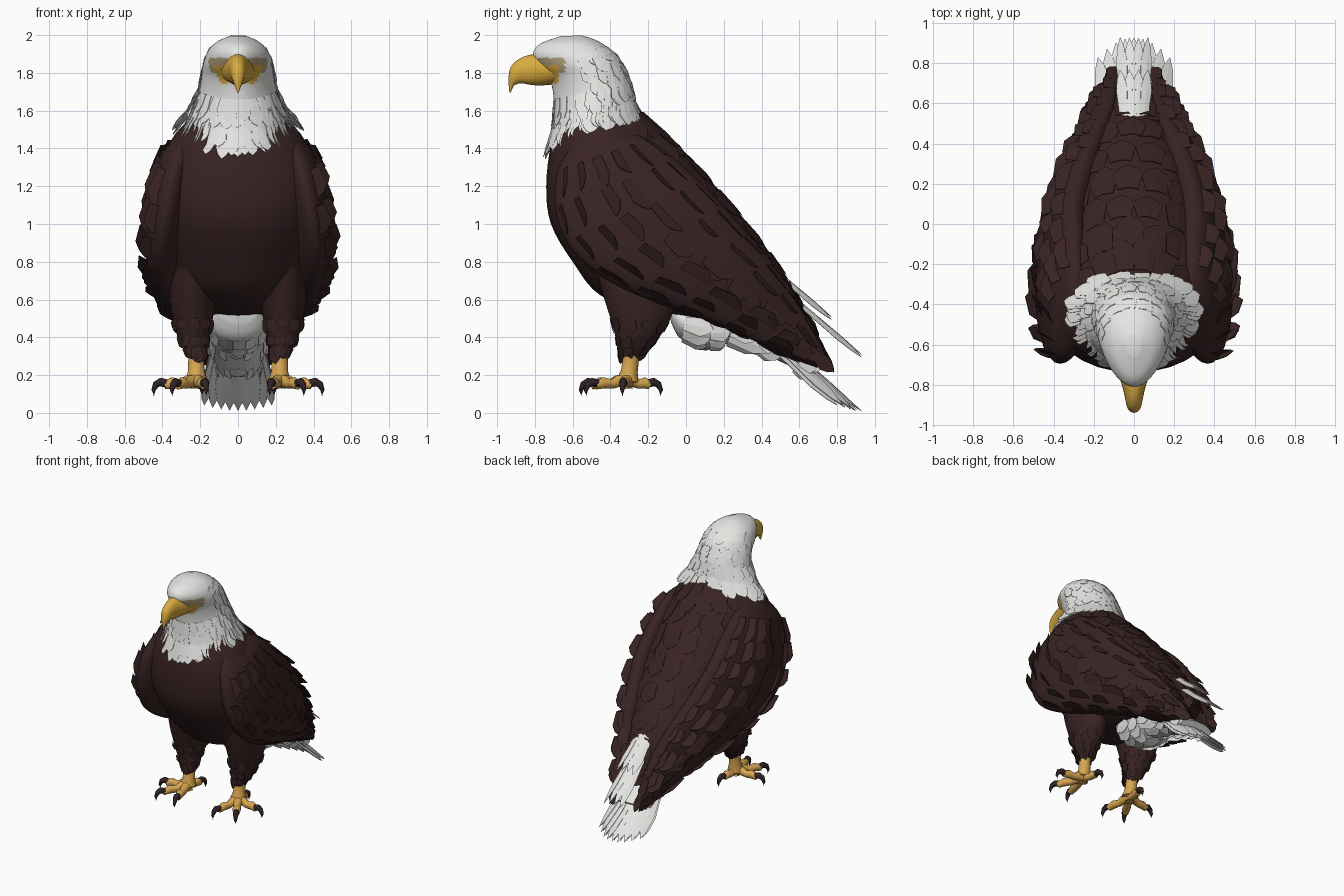
import bpy, bmesh, math, random
from mathutils import Vector

random.seed(4)
cube = bpy.data.objects.get("Cube")
if cube:
    bpy.data.objects.remove(cube, do_unlink=True)


def material(name, color):
    mat = bpy.data.materials.new(name)
    mat.use_nodes = True
    mat.diffuse_color = (*color, 1)
    bsdf = mat.node_tree.nodes["Principled BSDF"]
    bsdf.inputs["Base Color"].default_value = (*color, 1)
    bsdf.inputs["Roughness"].default_value = 0.8
    return mat


BROWN = material("dark brown plumage", (0.041, 0.017, 0.017))
WHITE = material("white plumage", (0.78, 0.78, 0.76))
YELLOW = material("beak yellow", (0.7, 0.41, 0.05))
ORANGE = material("foot yellow", (0.68, 0.38, 0.08))
TAN = material("tan eye skin", (0.42, 0.33, 0.2))
CLAW = material("claw black", (0.028, 0.016, 0.018))


def finish(name, bm, mats, smooth=True):
    mesh = bpy.data.meshes.new(name)
    bm.to_mesh(mesh)
    bm.free()
    obj = bpy.data.objects.new(name, mesh)
    bpy.context.collection.objects.link(obj)
    for mat in mats:
        mesh.materials.append(mat)
    if smooth:
        bpy.ops.object.select_all(action='DESELECT')
        obj.select_set(True)
        bpy.context.view_layer.objects.active = obj
        bpy.ops.object.shade_smooth_by_angle(angle=math.radians(50))
    return obj


def skin(name, rings, mats, rule=None):
    """Join closed rings of points into a capped surface."""
    bm = bmesh.new()
    loops = [[bm.verts.new(p) for p in ring] for ring in rings]
    n = len(loops[0])
    for low, high in zip(loops, loops[1:]):
        for i in range(n):
            j = (i + 1) % n
            bm.faces.new((low[i], low[j], high[j], high[i]))
    bm.faces.new(loops[0])
    bm.faces.new(loops[-1])
    bmesh.ops.recalc_face_normals(bm, faces=bm.faces)
    if rule:
        for face in bm.faces:
            face.material_index = rule(face.calc_center_median())
    return finish(name, bm, mats)


def blend(rows, u):
    """Smooth interpolation of table rows at position u."""
    k = max(0, min(int(u), len(rows) - 2))
    t = u - k
    near = [rows[max(0, min(k + o, len(rows) - 1))] for o in (-1, 0, 1, 2)]
    return [q + t / 2 * (r - p + t * (2 * p - 5 * q + 4 * r - s + t * (3 * (q - r) + s - p)))
            for p, q, r, s in zip(*near)]


def point(rows, u, angle, side=1):
    """Row: back xyz, front xyz, half width, taper. Returns point and ring centre."""
    row = blend(rows, u)
    back, front = Vector(row[:3]), Vector(row[3:6])
    centre = (back + front) / 2
    p = centre + (back - front) / 2 * math.cos(angle)
    p.x += row[6] * math.sin(angle) * (1 + row[7] * math.cos(angle))
    p.x *= side
    centre.x *= side
    return p, centre


def loft(name, rows, mats, side=1, steps=4, n=32, rule=None):
    count = (len(rows) - 1) * steps
    rings = [[point(rows, i / steps, math.tau * j / n, side)[0] for j in range(n)]
             for i in range(count + 1)]
    return skin(name, rings, mats, rule)


def centred(rows, taper=0):
    return [(0, r[0], r[1], 0, r[2], r[3], r[4], taper) for r in rows]


def add_feather(bm, base, tip, out, width):
    """A pointed vane with a slightly raised shaft."""
    along = tip - base
    across = along.cross(out).normalized() * width / 2
    lift = out.normalized() * width * 0.06
    shaft = [bm.verts.new(base + along * t + lift * (1 - t)) for t in (0, 0.65, 1)]
    for s in (1, -1):
        edge = [bm.verts.new(base + along * t + across * s * w) for t, w in ((0, 0.7), (0.6, 1), (0.85, 0.6))]
        for quad in ((shaft[0], edge[0], edge[1], shaft[1]), (shaft[1], edge[1], edge[2], shaft[2])):
            bm.faces.new(quad if s > 0 else quad[::-1])


def finish_feathers(name, bm, mat):
    obj = finish(name, bm, [mat], smooth=False)
    mod = obj.modifiers.new("thickness", 'SOLIDIFY')
    mod.thickness = 0.003


def plumage(name, rows, mat, us, angles, length, width, side=1, lift=0.007):
    """Lay feathers along a loft; negative length points to its start."""
    bm = bmesh.new()
    sign = math.copysign(1, length)
    for k, u in enumerate(us):
        for angle in angles:
            a = angle + (k % 2) * 0.1 + random.uniform(-0.05, 0.05)
            base, centre = point(rows, u, a, side)
            flow = (base - point(rows, u - sign * 0.1, a, side)[0]) * 10
            out = (base - centre).normalized()
            size = abs(length) * random.uniform(0.75, 1.2)
            goal = u + sign * size / flow.length
            if 0 <= goal <= len(rows) - 1:
                tip = point(rows, goal, a, side)[0]
            else:
                tip = base + flow.normalized() * size
            add_feather(bm, base, tip + out * lift, out, width)
    finish_feathers(name, bm, mat)


def spread(start, end, count):
    return [start + (end - start) * i / (count - 1) for i in range(count)]


def tube(name, path, radii, mat, n=10):
    pts = [Vector(p) for p in path]
    rings = []
    for i, p in enumerate(pts):
        d = pts[min(i + 1, len(pts) - 1)] - pts[max(i - 1, 0)]
        q = d.to_track_quat('Z', 'Y')
        rings.append([p + q @ Vector((math.cos(a), math.sin(a), 0)) * radii[i]
                      for a in spread(0, math.tau * (n - 1) / n, n)])
    return skin(name, rings, [mat])


# Body, each row from back to breast with half width
body = centred([
    (-.27, 1.65, -.66, 1.56, .2), (-.19, 1.54, -.715, 1.42, .33), (-.03, 1.4, -.74, 1.2, .42),
    (.12, 1.24, -.715, 1.0, .44), (.28, 1.06, -.6, .8, .43), (.42, .88, -.45, .62, .39),
    (.54, .71, -.18, .54, .31), (.62, .56, .15, .46, .22), (.68, .42, .45, .36, .12)], -.12)
loft("body", body, [BROWN])
plumage("back_feathers", body, BROWN, spread(.6, 7, 8), spread(-.9, .9, 6), .19, .15)

# Folded wings
wing = [row + (0,) for row in (
    (.24, -.42, 1.5, .28, -.58, 1.45, .04), (.29, -.2, 1.45, .34, -.68, 1.28, .09),
    (.3, -.02, 1.31, .385, -.685, 1.04, .115), (.3, .14, 1.16, .41, -.57, .82, .125),
    (.26, .3, .98, .4, -.34, .66, .125), (.2, .46, .8, .35, -.05, .55, .11),
    (.14, .58, .62, .26, .25, .43, .085), (.11, .68, .44, .19, .5, .32, .05),
    (.1, .75, .28, .14, .71, .24, .02))]

# Thighs
thigh = [row + (0,) for row in (
    (.23, .02, .8, .24, -.5, .85, .12), (.24, -.04, .62, .24, -.45, .66, .125),
    (.24, -.09, .48, .24, -.4, .5, .105), (.235, -.15, .39, .235, -.37, .39, .08),
    (.225, -.2, .33, .225, -.36, .34, .055))]
toes = {"outer": (.39, -.33), "middle": (.32, -.48), "inner": (.18, -.5), "hind": (.2, -.19)}

for side, label in ((1, "left"), (-1, "right")):
    loft(label + "_wing", wing, [BROWN], side)
    plumage(label + "_wing_coverts", wing, BROWN, spread(1, 6.6, 8), spread(.4, 2.6, 6), .17, .13, side)
    plumage(label + "_flight_feathers", wing, BROWN, spread(4.5, 7.5, 7), (.2, 1.5, 2.9), .13, .08, side)
    loft(label + "_thigh", thigh, [BROWN], side, n=20)
    plumage(label + "_thigh_feathers", thigh, BROWN, spread(2, 3.7, 3), spread(0, 5.7, 10), .08, .07, side)

    # Shank, toes and claws
    ankle = Vector((.22 * side, -.31, .17))
    tube(label + "_shank", [(.225 * side, -.28, .42), (.222 * side, -.29, .3),
                            (.22 * side, -.3, .22), ankle, ankle - Vector((0, 0, .04))],
         (.05, .042, .045, .06, .035), ORANGE, 14)
    for toe, (x, y) in toes.items():
        end = Vector((x * side, y, .145))
        d = (end - ankle)
        d.z = 0
        d.normalize()
        up = Vector((0, 0, 1))
        path = [ankle.lerp(end, t) + up * h for t, h in ((0, 0), (.3, .005), (.5, -.005), (.75, .008), (1, 0))]
        tube(label + "_" + toe + "_toe", path, (.04, .032, .026, .031, .022), ORANGE)
        claw = [end + d * f + up * h for f, h in ((-.015, .01), (.02, .018), (.045, .005), (.058, -.025), (.055, -.055))]
        tube(label + "_" + toe + "_claw", claw, (.022, .023, .018, .011, .002), CLAW, 8)

# Head, with yellow gape and tan eye skin set by position
head = centred([
    (-.27, 1.65, -.715, 1.48, .265), (-.28, 1.69, -.7, 1.57, .23), (-.29, 1.75, -.7, 1.66, .2),
    (-.32, 1.82, -.72, 1.76, .187), (-.36, 1.89, -.78, 1.83, .177), (-.42, 1.94, -.81, 1.9, .15),
    (-.48, 1.975, -.77, 1.955, .105), (-.55, 1.998, -.66, 1.995, .04)], .2)


def face_colour(c):
    if c.y < -.675 and 1.745 < c.z < 1.84 and abs(c.x) < .14:
        return 1
    if c.y < -.64 and 1.8 < c.z < 1.88 and abs(c.x) > .05:
        return 2
    return 0


loft("head", head, [WHITE, YELLOW, TAN], steps=8, n=64, rule=face_colour)
plumage("neck_feathers", head, WHITE, spread(.4, 2, 4), spread(0, 6.1, 22), -.12, .08)
plumage("collar_feathers", head, WHITE, (.1, .3), spread(0, 6.05, 20), -.12, .08, lift=.02)
plumage("nape_feathers", head, WHITE, spread(2.7, 5, 4), spread(-1.4, 1.4, 8), -.1, .08, lift=.004)

# Hooked beak
beak = centred([
    (-.68, 1.885, -.66, 1.745, .105), (-.76, 1.9, -.74, 1.735, .078), (-.83, 1.895, -.81, 1.735, .055),
    (-.89, 1.87, -.87, 1.745, .042), (-.928, 1.83, -.895, 1.74, .034), (-.94, 1.77, -.912, 1.73, .022),
    (-.935, 1.695, -.928, 1.695, .004)])
loft("beak", beak, [YELLOW], n=20)

# Eyes and brow ridges
for side, label in ((1, "left"), (-1, "right")):
    for name, (x, y, z), scale, mat in (
            ("eye", (.108, -.695, 1.857), (.012, .02, .013), CLAW),
            ("brow", (.112, -.69, 1.882), (.018, .085, .012), WHITE)):
        bm = bmesh.new()
        bmesh.ops.create_uvsphere(bm, u_segments=16, v_segments=10, radius=1)
        obj = finish(label + "_" + name, bm, [mat])
        obj.scale = scale
        obj.location = (x * side, y, z)
        obj.rotation_euler.z = -.55 * side

# White undertail coverts
under = centred([
    (-.09, .6, -.08, .48, .1), (.0, .58, -.02, .385, .15), (.16, .56, .14, .335, .17),
    (.32, .52, .25, .37, .17), (.52, .42, .46, .29, .17), (.74, .25, .66, .19, .14)])
loft("undertail", under, [WHITE], n=24)
plumage("undertail_feathers", under, WHITE, spread(1, 4.5, 5), spread(1.7, 4.5, 7), .12, .1)

# Arched tail fan and the narrow upper tail feathers
bm = bmesh.new()
for layer in range(2):
    for f in spread(-1, 1, 9):
        drop = layer * .03
        base = Vector((f * .12, .5, .39 - drop - .04 * f * f))
        tip = Vector((f * .18, .93 - .1 * f * f - drop, .012 + .03 * f * f))
        add_feather(bm, base, tip, Vector((f * .6, .6, .7)), .09)
finish_feathers("tail_fan", bm, WHITE)
bm = bmesh.new()
for f in spread(-1, 1, 4):
    for y, z, reach in ((.53, .72, .24), (.62, .58, .31)):
        base = Vector((f * .05, y, z - .02 * abs(f)))
        tip = base + Vector((f * .02, reach, -reach * .85))
        add_feather(bm, base, tip, Vector((f * .5, .65, .75)), .06)
finish_feathers("upper_tail_feathers", bm, WHITE)
